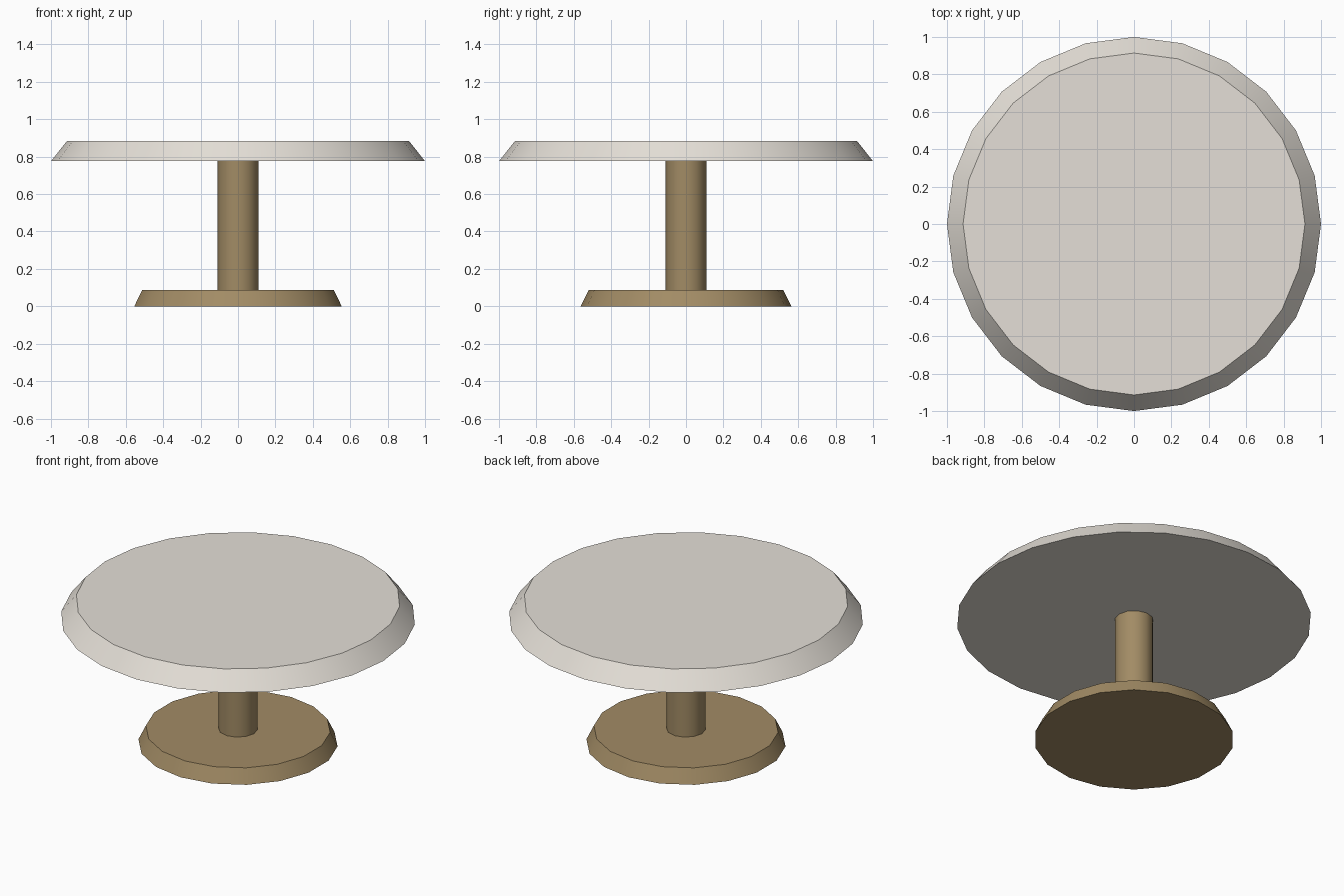
import bpy
import math

if "Cube" in bpy.data.objects:
    bpy.data.objects.remove(bpy.data.objects["Cube"])


def material(name, color):
    m = bpy.data.materials.new(name)
    m.diffuse_color = color
    m.use_nodes = True
    m.node_tree.nodes["Principled BSDF"].inputs["Base Color"].default_value = m.diffuse_color
    return m


def tapered_disc(name, sides, r_bottom, r_top, z0, z1, mat):
    bpy.ops.mesh.primitive_cone_add(vertices=sides, radius1=r_bottom, radius2=r_top,
                                    depth=z1 - z0, location=(0, 0, (z0 + z1) / 2))
    ob = bpy.context.object
    ob.name = name
    ob.data.materials.append(mat)
    bpy.ops.object.shade_smooth_by_angle(angle=math.radians(35))
    return ob


wood = material("wood", (0.36, 0.26, 0.13, 1))
pale = material("pale_top", (0.78, 0.74, 0.68, 1))

# Floor base, pedestal and bevelled round top
tapered_disc("base", 18, 0.563, 0.521, 0.0, 0.086, wood)
tapered_disc("pedestal", 12, 0.11, 0.11, 0.086, 0.776, wood)
tapered_disc("table_top", 24, 1.0, 0.914, 0.776, 0.884, pale)
